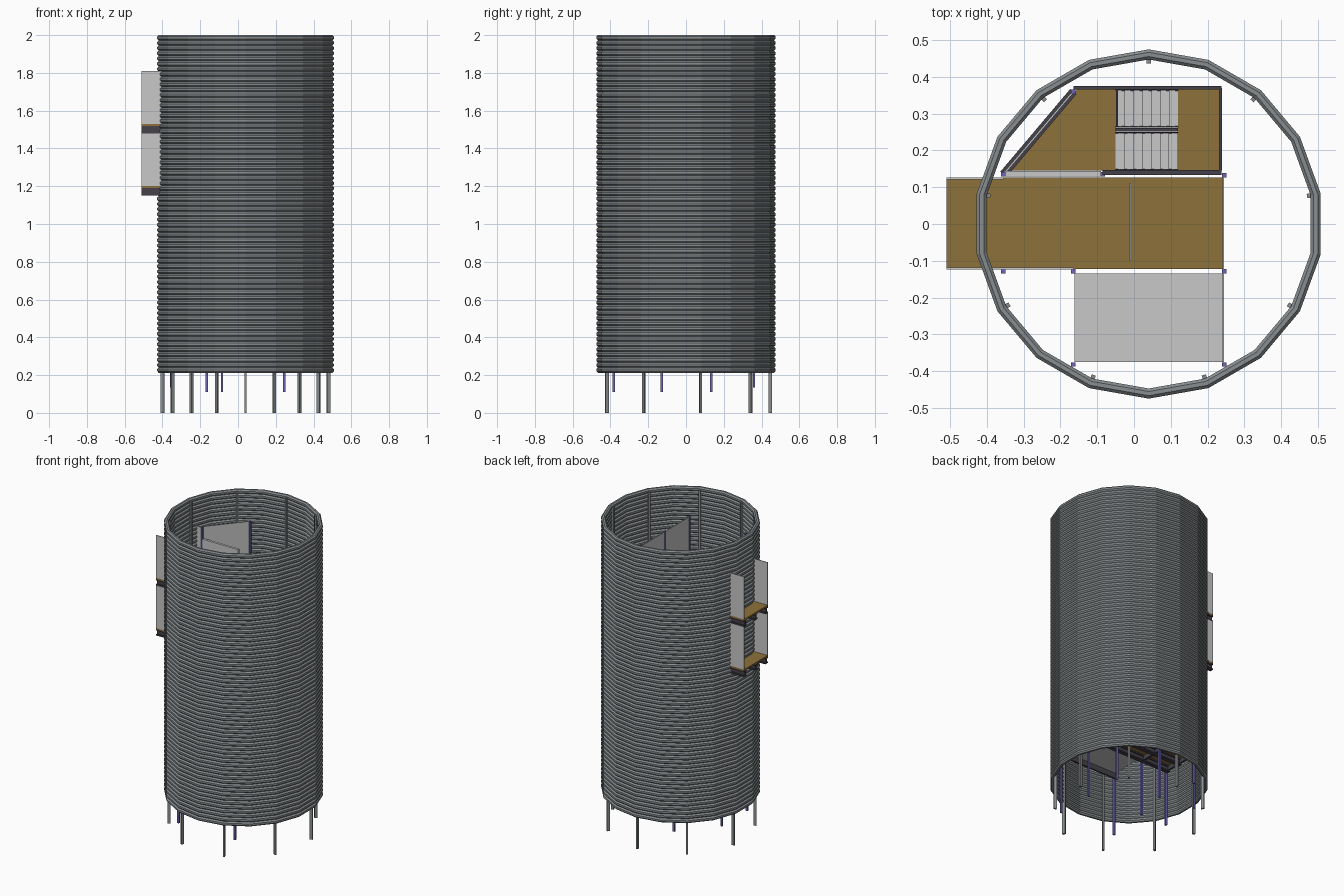
import bpy, bmesh, math
from mathutils import Vector

if "Cube" in bpy.data.objects:
    bpy.data.objects.remove(bpy.data.objects["Cube"])

def material(name, rgb):
    m = bpy.data.materials.new(name)
    m.diffuse_color = (*rgb, 1)
    m.use_nodes = True
    m.node_tree.nodes["Principled BSDF"].inputs["Base Color"].default_value = m.diffuse_color
    return m

STEEL = material("grey steel", (0.25, 0.27, 0.28))
DARK = material("dark beam", (0.06, 0.052, 0.068))
BLUE = material("violet post", (0.16, 0.13, 0.46))
WOOD = material("brown board", (0.27, 0.17, 0.043))
PALE = material("pale panel", (0.58, 0.58, 0.58))

def finish(name, bm, mat):
    bmesh.ops.recalc_face_normals(bm, faces=bm.faces)
    me = bpy.data.meshes.new(name)
    bm.to_mesh(me)
    bm.free()
    me.materials.append(mat)
    ob = bpy.data.objects.new(name, me)
    bpy.context.collection.objects.link(ob)
    return ob

def prism(name, outline, z0, z1, mat):
    """Vertical extrusion of a plan outline."""
    bm = bmesh.new()
    low = [bm.verts.new((x, y, z0)) for x, y in outline]
    top = [bm.verts.new((x, y, z1)) for x, y in outline]
    bm.faces.new(low)
    bm.faces.new(top)
    n = len(outline)
    for i in range(n):
        j = (i + 1) % n
        bm.faces.new((low[i], low[j], top[j], top[i]))
    return finish(name, bm, mat)

def box(name, x0, x1, y0, y1, z0, z1, mat):
    return prism(name, [(x0, y0), (x1, y0), (x1, y1), (x0, y1)], z0, z1, mat)

def wall(name, a, b, thick, z0, z1, mat):
    """Upright slab running between two plan points."""
    a, b = Vector(a), Vector(b)
    d = (b - a).normalized() * thick / 2
    n = Vector((-d.y, d.x))
    return prism(name, [a + n, b + n, b - n, a - n], z0, z1, mat)

def i_beam(name, a, b, width, z0, z1):
    """Steel beam with wide flanges and a thin web."""
    f = (z1 - z0) * 0.2
    wall(name + "_bottom_flange", a, b, width, z0, z0 + f, DARK)
    wall(name + "_web", a, b, width * 0.4, z0 + f, z1 - f, DARK)
    wall(name + "_top_flange", a, b, width, z1 - f, z1, DARK)

# Outer shell: stacked 18-sided rings of octagonal tube
CX, SIDES, RINGS, PITCH, Z0 = 0.04, 18, 65, 0.0275, 0.2125
bm = bmesh.new()
tube = PITCH / 2 / math.cos(math.pi / 8)
for k in range(RINGS):
    zc = Z0 + PITCH * (k + 0.5)
    loops = []
    for i in range(SIDES):
        a = math.pi / 2 + i * math.tau / SIDES
        loop = []
        for j in range(8):
            t = (j + 0.5) * math.tau / 8
            r = 0.461 + tube * math.cos(t)
            loop.append(bm.verts.new((CX + r * math.cos(a), r * math.sin(a), zc + tube * math.sin(t))))
        loops.append(loop)
    for i in range(SIDES):
        p, q = loops[i], loops[(i + 1) % SIDES]
        for j in range(8):
            bm.faces.new((p[j], p[(j + 1) % 8], q[(j + 1) % 8], q[j]))
finish("shell_rings", bm, STEEL)

# Nine shell posts standing on the ground
for i in range(9):
    a = math.pi / 2 + i * math.tau / 9
    u = Vector((math.cos(a), math.sin(a)))
    c = Vector((CX, 0))
    wall("shell_post", c + u * 0.437, c + u * 0.455, 0.012, 0, 1.985, STEEL)

# Inner posts
POSTS = [(-0.165, 0.36, 0.135), (-0.355, 0.135, 0.135), (0.245, 0.133, 0.11),
         (-0.085, 0.135, 0.11), (-0.355, -0.128, 0.135), (-0.165, -0.128, 0.135),
         (0.245, -0.128, 0.11), (-0.165, -0.382, 0.11), (0.245, -0.382, 0.11)]
for x, y, z in POSTS:
    top = 1.53 if x == -0.085 else 1.81
    box("inner_post", x - 0.006, x + 0.006, y - 0.006, y + 0.006, z, top, BLUE)

def flight(name, x0, x1, y0, y1, z0, z1, n=7):
    """Straight run of pale treads with a dark stringer at each side."""
    for i in range(n):
        xa, xb = x0 + (x1 - x0) * i / n, x0 + (x1 - x0) * (i + 1) / n
        z = z0 + (z1 - z0) * (i + 1) / n
        box(name + "_tread", min(xa, xb), max(xa, xb), y0, y1, z - 0.012, z, PALE)
    for y in (y0, y1):
        bm = bmesh.new()
        pts = [(x0, z0 - 0.02), (x1, z1 - 0.02), (x1, z1 + 0.008), (x0, z0 + 0.008)]
        f = bm.faces.new([bm.verts.new((x, y - 0.002, z)) for x, z in pts])
        ext = bmesh.ops.extrude_face_region(bm, geom=[f])
        bmesh.ops.translate(bm, vec=(0, 0.004, 0),
                            verts=[v for v in ext["geom"] if isinstance(v, bmesh.types.BMVert)])
        finish(name + "_stringer", bm, DARK)

FLOORS = [0.54, 0.87, 1.20, 1.53]
for z in FLOORS:
    balcony = z > 1.1
    left = -0.51 if balcony else -0.36
    top = z + 0.28
    zb = z - 0.05
    # Main room floor and its beams
    box("room_floor", left, 0.24, -0.122, 0.126, z - 0.01, z, WOOD)
    for y in (-0.108, 0.0, 0.112):
        i_beam("floor_beam", (left, y), (0.24, y), 0.026, zb, z - 0.01)
    for x in (-0.355, -0.165, 0.23):
        wall("cross_beam", (x, -0.12), (x, 0.125), 0.012, zb + 0.01, z - 0.01, DARK)
    # Long side walls, which run out to the balcony
    wall("front_wall", (left, -0.121), (-0.165, -0.121), 0.005, z, top, PALE)
    wall("back_wall", (left, 0.124), (-0.355, 0.124), 0.005, z, top, PALE)
    wall("inner_back_wall", (-0.355, 0.137), (-0.09, 0.137), 0.015, z, z + 0.2, PALE)
    wall("partition", (-0.01, -0.1), (-0.01, 0.11), 0.005, z, z + 0.15, PALE)
    # Front side room with pale floor and end walls
    box("side_room_floor", -0.162, 0.24, -0.375, -0.134, z - 0.015, z, PALE)
    wall("side_room_beam", (-0.162, -0.37), (0.24, -0.37), 0.01, zb, z - 0.015, DARK)
    wall("end_wall", (0.243, -0.378), (0.243, 0.13), 0.004, z, top, PALE)
    # Stair hall floor, diagonal wall and edge beams
    prism("hall_floor", [(-0.335, 0.146), (-0.05, 0.146), (-0.05, 0.366), (-0.155, 0.366)],
          z - 0.01, z, WOOD)
    wall("diagonal_beam", (-0.355, 0.135), (-0.165, 0.36), 0.022, zb, z + 0.005, DARK)
    wall("diagonal_wall", (-0.355, 0.135), (-0.165, 0.36), 0.005, z, top, PALE)
    wall("hall_back_beam", (-0.165, 0.37), (0.238, 0.37), 0.01, zb, z + 0.005, DARK)
    wall("hall_end_beam", (0.235, 0.146), (0.235, 0.37), 0.008, zb, z + 0.005, DARK)
    wall("hall_front_beam", (-0.085, 0.14), (0.238, 0.14), 0.014, zb, z + 0.005, DARK)
    # Switchback stair up from the floor below
    if z > FLOORS[0]:
        mid = z - 0.165
        box("stair_landing", 0.12, 0.232, 0.147, 0.365, mid - 0.01, mid, WOOD)
        flight("lower_flight", -0.05, 0.12, 0.265, 0.364, z - 0.33, mid)
        flight("upper_flight", 0.12, -0.05, 0.148, 0.248, mid, z)

# Guard rails around the top of the stair
wall("stair_rail", (-0.05, 0.256), (0.12, 0.256), 0.01, 1.53, 1.56, DARK)
wall("stair_rail_end", (-0.046, 0.262), (-0.046, 0.366), 0.006, 1.53, 1.6, DARK)
